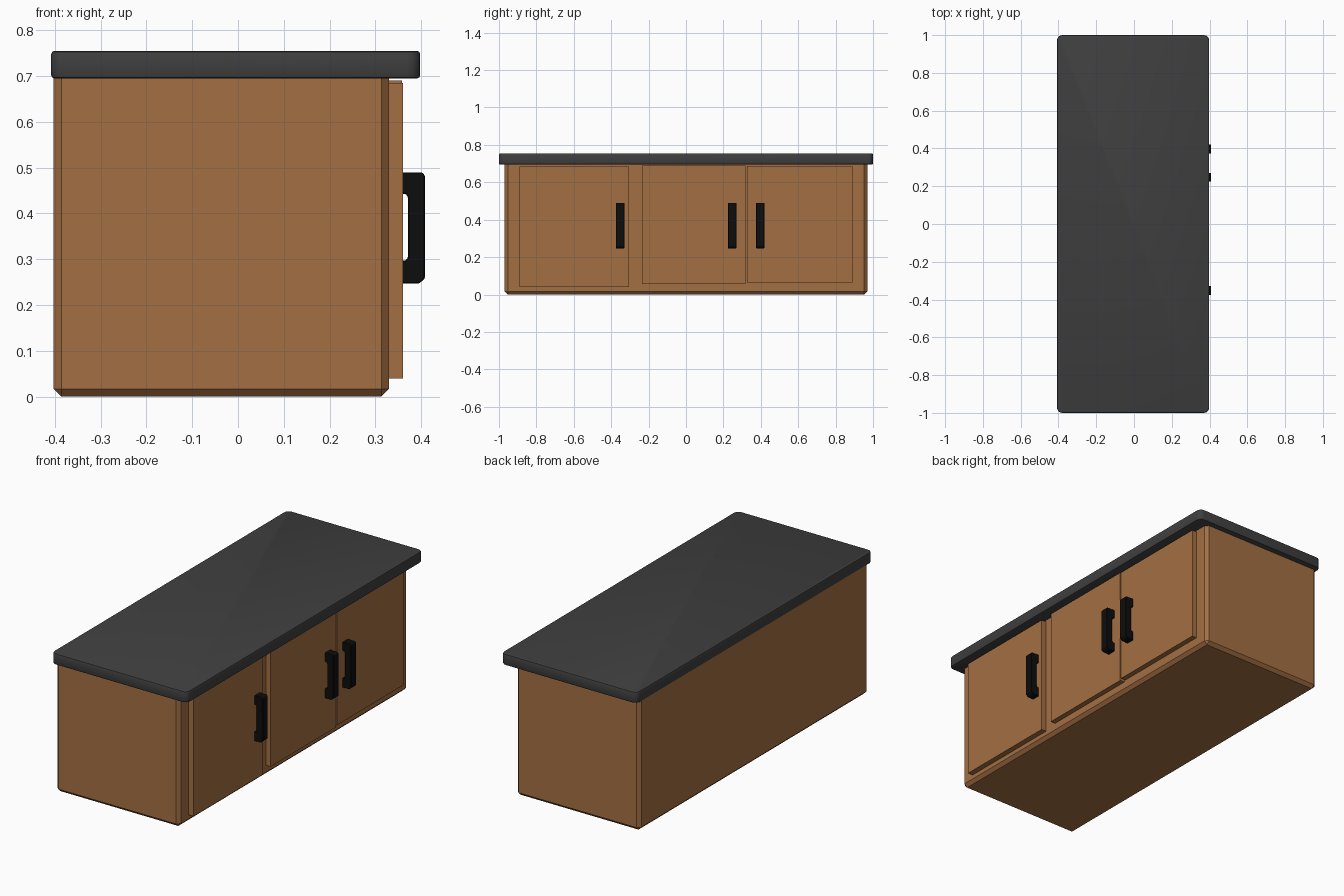
import bpy, bmesh

if "Cube" in bpy.data.objects:
    bpy.data.objects.remove(bpy.data.objects["Cube"])


def material(name, rgb):
    m = bpy.data.materials.new(name)
    m.diffuse_color = (*rgb, 1)
    m.use_nodes = True
    m.node_tree.nodes["Principled BSDF"].inputs["Base Color"].default_value = m.diffuse_color
    return m


WOOD = material("warm_wood", (0.37, 0.16, 0.057))
STONE = material("dark_grey_top", (0.05, 0.05, 0.05))
BLACK = material("black_metal", (0.004, 0.004, 0.004))


def add_object(name, bm, mat, bevel=0, segments=1, smooth=False):
    bmesh.ops.recalc_face_normals(bm, faces=bm.faces)
    if bevel:
        bmesh.ops.bevel(bm, geom=bm.edges[:], offset=bevel, segments=segments,
                        profile=0.5, affect='EDGES', clamp_overlap=True)
    me = bpy.data.meshes.new(name)
    bm.to_mesh(me)
    bm.free()
    me.materials.append(mat)
    ob = bpy.data.objects.new(name, me)
    bpy.context.collection.objects.link(ob)
    if smooth:
        bpy.ops.object.select_all(action='DESELECT')
        ob.select_set(True)
        bpy.context.view_layer.objects.active = ob
        bpy.ops.object.shade_smooth_by_angle(angle=0.6)
    return ob


def extrude_profile(points, vec):
    """Closed polygon of 3D points extruded along vec."""
    bm = bmesh.new()
    face = bm.faces.new([bm.verts.new(p) for p in points])
    ext = bmesh.ops.extrude_face_region(bm, geom=[face])
    moved = [v for v in ext["geom"] if isinstance(v, bmesh.types.BMVert)]
    bmesh.ops.translate(bm, verts=moved, vec=vec)
    return bm


def block(x0, x1, y0, y1, z0, z1):
    return extrude_profile([(x0, y0, z0), (x1, y0, z0), (x1, y1, z0), (x0, y1, z0)],
                           (0, 0, z1 - z0))


# Cabinet body with chamfered edges (top is tucked under the counter)
add_object("cabinet_body", block(-0.403, 0.33, -0.97, 0.97, 0.0, 0.715), WOOD, 0.017)

# Countertop: rounded vertical corners, then softened rims
top = block(-0.408, 0.398, -1.0, 1.0, 0.695, 0.755)
corners = [e for e in top.edges if abs(e.verts[0].co.z - e.verts[1].co.z) > 0.01]
bmesh.ops.bevel(top, geom=corners, offset=0.028, segments=4, profile=0.5, affect='EDGES')
rims = [e for e in top.edges if abs(e.verts[0].co.z - e.verts[1].co.z) < 0.001]
bmesh.ops.bevel(top, geom=rims, offset=0.007, segments=2, profile=0.5, affect='EDGES')
add_object("countertop", top, STONE, smooth=True)

# Doors: y start, y end, bottom, top, front
doors = [(-0.89, -0.305, 0.040, 0.685, 0.360),
         (-0.235, 0.317, 0.055, 0.690, 0.358),
         (0.325, 0.89, 0.063, 0.688, 0.358)]
for i, (y0, y1, z0, z1, x1) in enumerate(doors, 1):
    add_object(f"door_{i}", block(0.32, x1, y0, y1, z0, z1), WOOD)

# Bracket handles, side profile extruded along y
profile = [(0.352, 0.247), (0.396, 0.247), (0.408, 0.258), (0.408, 0.483),
           (0.402, 0.490), (0.352, 0.490), (0.352, 0.443), (0.366, 0.443),
           (0.371, 0.436), (0.371, 0.304), (0.366, 0.297), (0.352, 0.297)]
for i, y in enumerate((-0.352, 0.247, 0.397), 1):
    pts = [(x, y - 0.023, z) for x, z in profile]
    add_object(f"handle_{i}", extrude_profile(pts, (0, 0.046, 0)), BLACK, 0.002)
